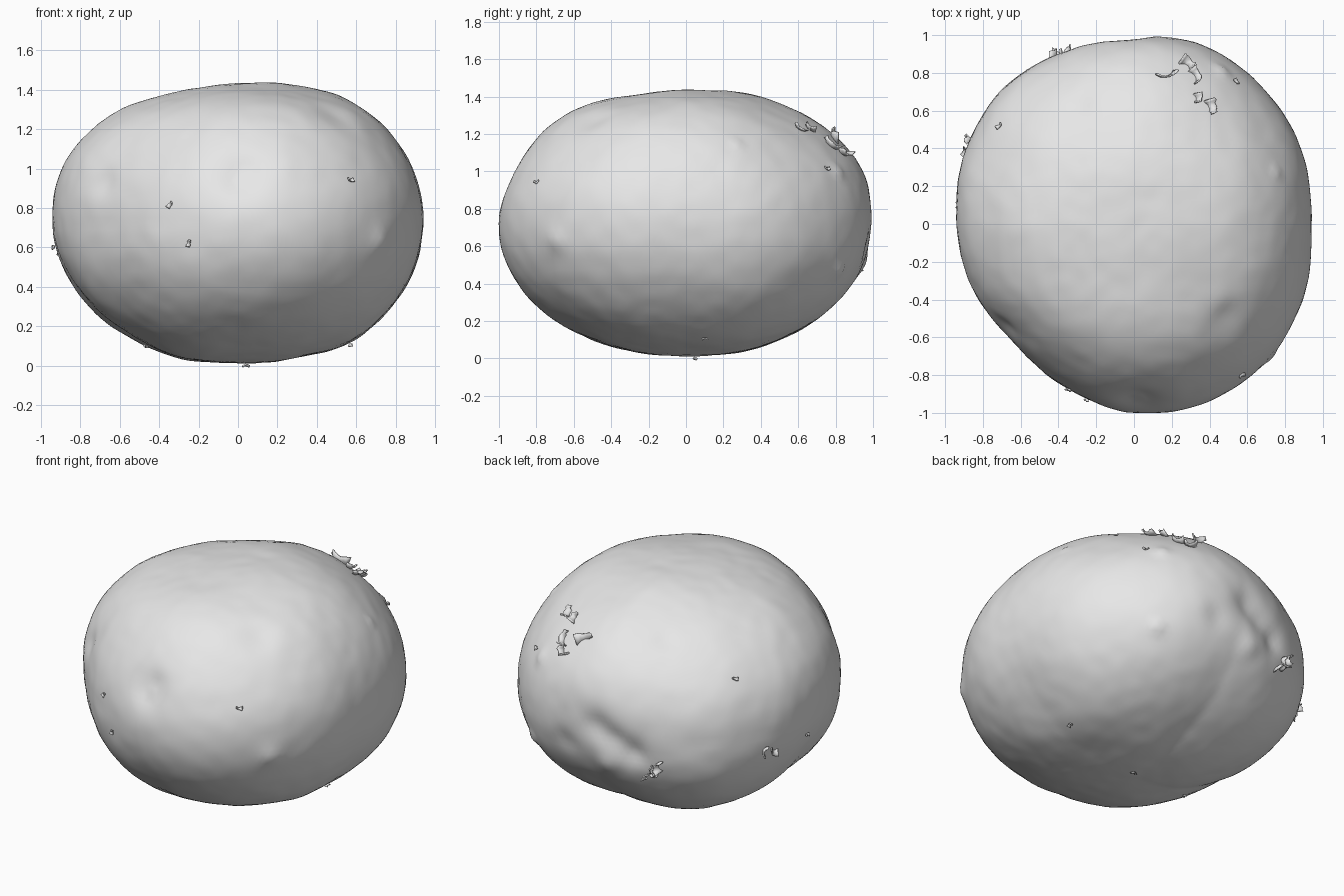
import bpy, bmesh, math, random
from mathutils import Vector, Matrix, noise

random.seed(4)
cube = bpy.data.objects.get("Cube")
if cube:
    bpy.data.objects.remove(cube, do_unlink=True)

# One plain grey skin
skin = bpy.data.materials.new("pale grey skin")
skin.use_nodes = True
grey = (0.8, 0.8, 0.8, 1)
skin.diffuse_color = grey
skin.node_tree.nodes["Principled BSDF"].inputs["Base Color"].default_value = grey

CENTRE = Vector((0, 0, 0.72))
NEG = (0.94, 1.0, 0.708)
POS = (0.94, 0.995, 0.712)

# Outline radii at even angles around each axis plane
OUTLINES = {
    (0, 1): [.94, .97, .99, 1.015, .995, .985, .995, .97,
             .94, .92, .895, .94, 1.0, 1.02, 1.01, .975],
    (0, 2): [.94, .92, .855, .763, .712, .73, .825, .925,
             .94, .875, .785, .735, .708, .74, .83, .90],
    (1, 2): [.995, .965, .85, .76, .712, .742, .855, .945,
             1.0, .94, .825, .74, .708, .735, .815, .93],
}

# Extra fullness between the outlines, by the signs of x, y and z
FULLNESS = {
    (-1, 1, -1): 0.06, (-1, -1, -1): 0.03, (1, 1, -1): 0.03,
    (1, 1, 1): -0.025, (-1, 1, 1): -0.025,
}


def semi_axis(axis, value):
    return POS[axis] if value >= 0 else NEG[axis]


def ellipse_radius(d, axes):
    return 1 / math.sqrt(sum((d[a] / semi_axis(a, d[a])) ** 2 for a in axes))


def outline_ratios(plane):
    """How far each outline point departs from a plain ellipse."""
    radii = OUTLINES[plane]
    result = []
    for i, radius in enumerate(radii):
        angle = math.tau * i / len(radii)
        d = [0, 0, 0]
        d[plane[0]], d[plane[1]] = math.cos(angle), math.sin(angle)
        result.append(radius / ellipse_radius(d, plane))
    return result


RATIOS = {plane: outline_ratios(plane) for plane in OUTLINES}


def smooth_sample(values, t):
    """Closed spline through the values."""
    n = len(values)
    i = math.floor(t)
    f = t - i
    a, b, c, d = (values[(i + k) % n] for k in (-1, 0, 1, 2))
    return b + 0.5 * f * (c - a + f * (2*a - 5*b + 4*c - d + f * (3*(b - c) + d - a)))


def surface_point(direction):
    """Point of the undented body in this direction from its centre."""
    d = direction.normalized()
    r = ellipse_radius(d, (0, 1, 2))
    for plane, ratios in RATIOS.items():
        u, v = d[plane[0]], d[plane[1]]
        turn = math.atan2(v, u) / math.tau
        r *= smooth_sample(ratios, turn * len(ratios)) ** ((u*u + v*v) ** 2)
    corner = tuple(1 if c >= 0 else -1 for c in d)
    r *= 1 + FULLNESS.get(corner, 0) * abs(d.x * d.y * d.z) * math.sqrt(27)
    return CENTRE + d * r


# Hollows (negative) and knobs (positive): place, width, height
DENTS = [
    ((0.02, -0.88, 0.95), 0.12, -0.04), ((0.03, -0.88, 0.94), 0.025, 0.014),
    ((-0.04, 0.95, 0.75), 0.1, -0.035), ((-0.16, 0.94, 0.69), 0.09, -0.03),
    ((-0.28, 0.92, 0.62), 0.08, -0.035), ((-0.09, 0.92, 0.52), 0.06, 0.015),
    ((0.17, 0.97, 0.6), 0.08, -0.018),
    ((0.7, -0.68, 0.63), 0.06, 0.02), ((0.5, -0.5, 1.27), 0.1, -0.02),
    ((-0.68, -0.55, 0.93), 0.07, -0.015), ((-0.32, 0.7, 1.3), 0.07, -0.012),
    ((0.75, 0.27, 1.14), 0.025, 0.012), ((0.45, 0.78, 0.99), 0.04, 0.018),
    ((0.5, 0.8, 0.48), 0.035, 0.022),
]
DENTS = [(surface_point(Vector(place) - CENTRE), width, height)
         for place, width, height in DENTS]


def displace(p):
    lift = 0.005 * noise.noise(p * 4) + 0.003 * noise.noise(p * 11)
    for place, width, height in DENTS:
        gap = (p - place).length / width
        lift += height * math.exp(-gap * gap)
    return lift


def add_object(name, bm):
    mesh = bpy.data.meshes.new(name)
    bm.to_mesh(mesh)
    bm.free()
    mesh.materials.append(skin)
    obj = bpy.data.objects.new(name, mesh)
    bpy.context.collection.objects.link(obj)
    for poly in mesh.polygons:
        poly.use_smooth = True
    return obj


# Tuber body, shaped from a sphere
bm = bmesh.new()
bmesh.ops.create_icosphere(bm, subdivisions=6, radius=1)
for v in bm.verts:
    d = v.co.normalized()
    p = surface_point(d)
    v.co = p + d * displace(p)
body = add_object("tuber_body", bm)


def add_flake(name, near, length, width, curl, spin, tilt):
    """A curled, ragged shred of skin, standing on the body."""
    _, spot, normal, _ = body.closest_point_on_mesh(Vector(near))
    bm = bmesh.new()
    bmesh.ops.create_grid(bm, x_segments=7, y_segments=2, size=1)
    turn = (Matrix.Translation(spot + normal * 0.008)
            @ normal.to_track_quat('Z', 'Y').to_matrix().to_4x4()
            @ Matrix.Rotation(spin, 4, 'Z') @ Matrix.Rotation(tilt, 4, 'X'))
    for v in bm.verts:
        x, y = v.co.x, v.co.y
        v.co = Vector((length * math.sin(x * curl) / curl,
                       width * y * (1 - 0.4 * x) + random.uniform(-1, 1) * width * 0.35,
                       length * (1 - math.cos(x * curl)) / curl))
        v.co = turn @ v.co
    flake = add_object(name, bm)
    thick = flake.modifiers.new("thickness", 'SOLIDIFY')
    thick.thickness = 0.008
    thick.offset = 0


# Larger peeling shreds on the upper back, lower back and side
SHREDS = [
    ((0.18, 0.80, 1.22), 0.065, 0.022, 0.8, 0.6, 0.9),
    ((0.31, 0.90, 1.13), 0.05, 0.025, 1.3, 2.8, 0.9),
    ((0.36, 0.82, 1.18), 0.06, 0.022, 1.1, 2.2, 1.1),
    ((0.35, 0.67, 1.25), 0.04, 0.022, 1.2, 1.8, 0.9),
    ((0.42, 0.62, 1.23), 0.05, 0.02, 1.0, 2.4, 0.7),
    ((-0.42, 0.91, 0.56), 0.05, 0.028, 1.4, 1.4, 1.2),
    ((-0.37, 0.93, 0.48), 0.045, 0.028, 1.2, 0.4, 1.0),
    ((-0.40, 0.92, 0.52), 0.045, 0.025, 1.5, 2.4, 1.2),
    ((-0.89, 0.46, 0.61), 0.04, 0.022, 1.2, 1.2, 1.1),
    ((-0.91, 0.39, 0.58), 0.035, 0.02, 1.0, 2.6, 0.9),
]
for i, shred in enumerate(SHREDS):
    add_flake(f"skin_shred_{i + 1}", *shred)

# Tiny flakes scattered over the skin
SPECKS = [
    (-0.36, -0.9, 0.82), (-0.26, -0.95, 0.62), (0.57, -0.8, 0.94),
    (-0.76, 0.55, 1.1), (0.55, 0.76, 1.02), (-0.94, 0.1, 0.6),
    (-0.47, -0.1, 0.1), (0.56, 0.1, 0.13), (0.04, 0.05, 0),
]
for i, place in enumerate(SPECKS):
    add_flake(f"skin_speck_{i + 1}", place, 0.02, 0.008, 1.0,
              random.uniform(0, math.pi), 0.4)
